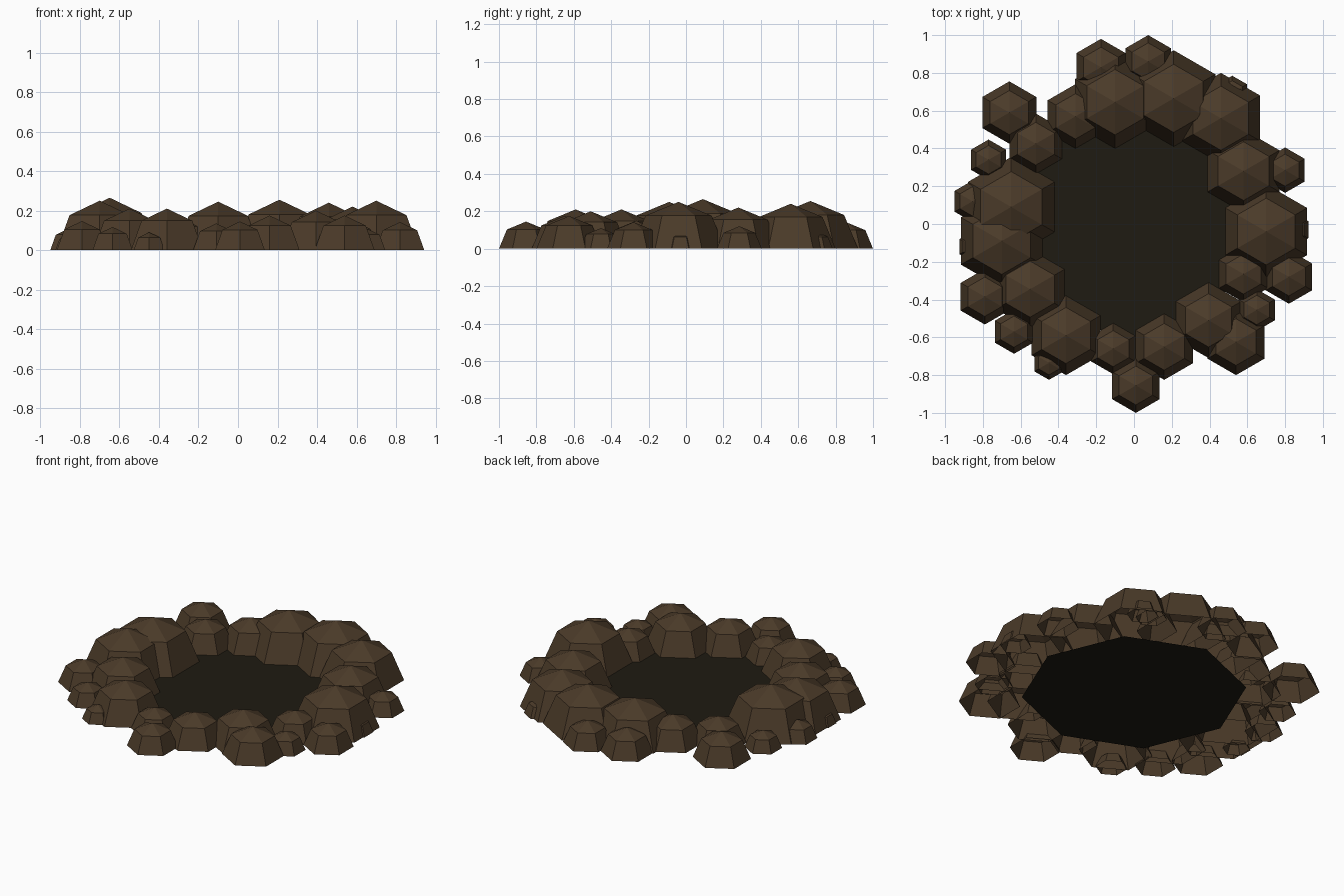
import bpy, bmesh
from math import sin, cos, pi

if "Cube" in bpy.data.objects:
    bpy.data.objects.remove(bpy.data.objects["Cube"])


def material(name, color):
    m = bpy.data.materials.new(name)
    m.diffuse_color = (*color, 1)
    m.use_nodes = True
    m.node_tree.nodes["Principled BSDF"].inputs["Base Color"].default_value = m.diffuse_color
    return m


def finish(bm, name, mat):
    me = bpy.data.meshes.new(name)
    bm.to_mesh(me)
    bm.free()
    me.materials.append(mat)
    ob = bpy.data.objects.new(name, me)
    bpy.context.collection.objects.link(ob)
    return ob


def rock(name, x, y, r, mat):
    # six-sided open half dome: base ring, 45 degree ring, apex
    bm = bmesh.new()
    rings = []
    for lat in (0, pi / 4):
        rings.append([bm.verts.new((x + r * cos(lat) * cos(pi / 6 + k * pi / 3),
                                    y + r * cos(lat) * sin(pi / 6 + k * pi / 3),
                                    r * sin(lat))) for k in range(6)])
    apex = bm.verts.new((x, y, r))
    low, high = rings
    for k in range(6):
        n = (k + 1) % 6
        bm.faces.new((low[k], low[n], high[n], high[k]))
        bm.faces.new((high[k], high[n], apex))
    return finish(bm, name, mat)


brown = material("rock_brown", (0.07, 0.043, 0.022))
dark = material("floor_dark", (0.013, 0.011, 0.006))

# large rocks forming the inner rim: x, y, radius
rim = [(-.11, -.66, .135), (-.36, -.59, .21), (-.55, -.345, .21), (-.70, -.09, .25),
       (-.65, .09, .265), (-.52, .425, .16), (-.31, .57, .17), (-.10, .645, .245),
       (.21, .665, .255), (.46, .56, .24), (.58, .28, .22), (.70, -.04, .25),
       (.58, -.265, .15), (.395, -.51, .2), (.16, -.65, .175)]

# smaller rocks scattered outside the rim
outer = [(.01, -.855, .145), (-.45, -.735, .09), (-.635, -.57, .117), (-.79, -.385, .147),
         (-.855, .12, .11), (-.855, -.12, .08), (-.77, .34, .107), (-.66, .59, .165),
         (-.175, .83, .15), (.075, .86, .14), (.52, .695, .09), (.46, .7, .09),
         (.80, .285, .12), (.845, -.03, .09), (.82, -.28, .142), (.65, -.455, .11),
         (.54, -.625, .175)]

for i, (x, y, r) in enumerate(rim):
    rock(f"rim_rock_{i + 1}", x, y, r, brown)
for i, (x, y, r) in enumerate(outer):
    rock(f"outer_rock_{i + 1}", x, y, r, brown)

# octagonal pit floor
bm = bmesh.new()
bmesh.ops.create_circle(bm, cap_ends=True, segments=8, radius=0.635)
finish(bm, "pit_floor", dark)
